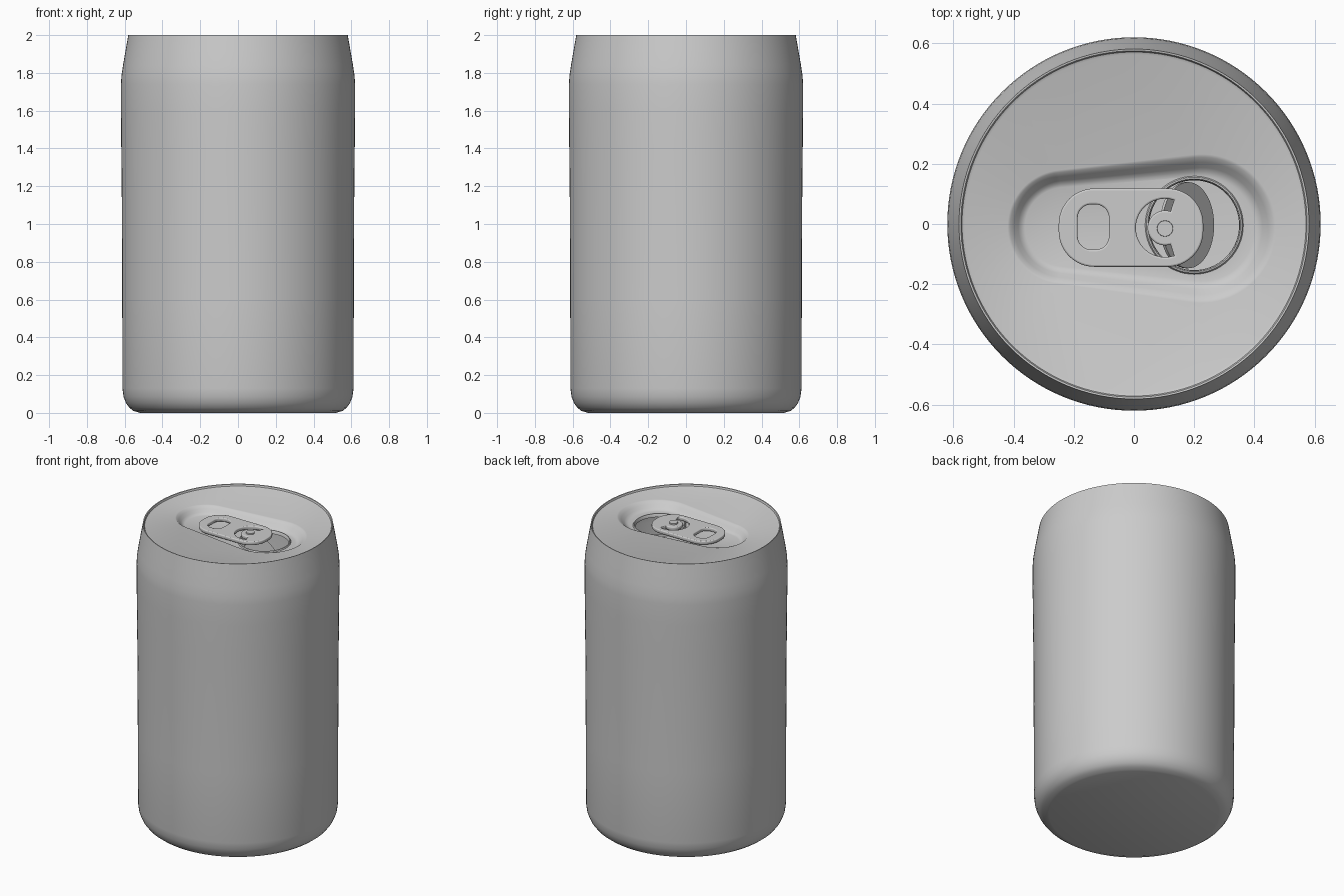
import bpy, bmesh, math
from mathutils import Matrix

if "Cube" in bpy.data.objects:
    bpy.data.objects.remove(bpy.data.objects["Cube"])

metal = bpy.data.materials.new("light grey metal")
metal.diffuse_color = (0.6, 0.6, 0.6, 1)
metal.use_nodes = True
metal.node_tree.nodes["Principled BSDF"].inputs["Base Color"].default_value = metal.diffuse_color
N = 128


def finish(obj, angle=35):
    obj.data.materials.clear()
    obj.data.materials.append(metal)
    bpy.ops.object.select_all(action='DESELECT')
    obj.select_set(True)
    bpy.context.view_layer.objects.active = obj
    bpy.ops.object.shade_smooth_by_angle(angle=math.radians(angle))


def mesh_object(name, bm):
    me = bpy.data.meshes.new(name)
    bm.to_mesh(me)
    bm.free()
    obj = bpy.data.objects.new(name, me)
    bpy.context.collection.objects.link(obj)
    finish(obj)
    return obj


def arc(cx, cy, r, a0, a1, n):
    return [(cx + r * math.cos(a0 + (a1 - a0) * i / n),
             cy + r * math.sin(a0 + (a1 - a0) * i / n)) for i in range(n + 1)]


def circle(cx, cy, r, n=N):
    return arc(cx, cy, r, 0, 2 * math.pi, n)[:-1]


def egg(ra, rb):
    """Outline around a small left circle and a larger right circle."""
    xa, xb = -0.23, 0.225
    t = math.pi / 2 + math.asin((rb - ra) / (xb - xa))
    return arc(xb, -0.015, rb, -t, t, 40) + arc(xa, -0.01, ra, t, 2 * math.pi - t, 40)


def rounded_rect(cx, cy, w, h, r):
    pts = []
    for k, (sx, sy) in enumerate([(1, 1), (-1, 1), (-1, -1), (1, -1)]):
        pts += arc(cx + sx * (w / 2 - r), cy + sy * (h / 2 - r), r,
                   k * math.pi / 2, (k + 1) * math.pi / 2, 12)
    return pts


def ring(bm, pts, z):
    return [bm.verts.new((x, y, z)) for x, y in pts]


def skin(bm, rings):
    for a, b in zip(rings, rings[1:]):
        for i in range(len(a)):
            j = (i + 1) % len(a)
            bm.faces.new((a[i], a[j], b[j], b[i]))


def loop_edges(bm, verts):
    out = []
    for i, v in enumerate(verts):
        w = verts[(i + 1) % len(verts)]
        out.append(bm.edges.get((v, w)) or bm.edges.new((v, w)))
    return out


# Can body: lathed wall with a flat base
profile = [(0.53, 0.004), (0.553, 0.01), (0.575, 0.027), (0.593, 0.052), (0.606, 0.085),
           (0.612, 0.13), (0.613, 0.6), (0.615, 1.1), (0.618, 1.4), (0.62, 1.6),
           (0.62, 1.74), (0.617, 1.785), (0.609, 1.84), (0.595, 1.92), (0.581, 2.0)]
bm = bmesh.new()
rings = [ring(bm, circle(0, 0, r), z) for r, z in profile]
skin(bm, rings)
base = ring(bm, circle(0, 0, 0.52), 0.0)
skin(bm, [base, rings[0]])
bm.faces.new(base[::-1])
mesh_object("can_body", bm)

# Lid: rim, flat panel, egg-shaped recess and drinking hole
top, floor = 1.984, 1.935
bm = bmesh.new()
rim = [ring(bm, circle(0, 0, r), z) for r, z in
       [(0.581, 2.0), (0.575, 1.999), (0.571, 1.988), (0.562, top)]]
skin(bm, rim)
recess = [ring(bm, egg(0.19 - d, 0.247 - d * 1.25), z) for d, z in
          [(0, top), (0.008, top - 0.003), (0.022, top - 0.018), (0.036, floor + 0.014),
           (0.046, floor + 0.004), (0.058, floor)]]
skin(bm, recess)
hole = [ring(bm, circle(0.2, -0.004, r, 64), z) for r, z in
        [(0.163, floor), (0.159, floor + 0.007), (0.154, floor + 0.008),
         (0.151, floor + 0.004), (0.149, floor - 0.014)]]
skin(bm, hole)
for outer, inner in [(rim[-1], recess[0]), (recess[-1], hole[0])]:
    bmesh.ops.triangle_fill(bm, edges=loop_edges(bm, outer) + loop_edges(bm, inner),
                            use_beauty=True, normal=(0, 0, 1))
bm.normal_update()
bmesh.ops.reverse_faces(bm, faces=[f for f in bm.faces if f.normal.z < 0])
mesh_object("lid", bm)

# Opened flap: disc hinged under the tab and pushed down into the can
bm = bmesh.new()
bmesh.ops.create_cone(bm, cap_ends=True, segments=64, radius1=0.143, radius2=0.143, depth=0.01,
                      matrix=Matrix.Translation((0.09, -0.004, 1.925))
                      @ Matrix.Rotation(math.radians(53), 4, 'Y')
                      @ Matrix.Translation((0.143, 0, 0)))
mesh_object("opening_flap", bm)

# Pull tab: rounded plate with a finger window and a C-shaped slot
c0, c1 = math.radians(72), math.radians(288)
slot = arc(0.103, -0.013, 0.097, c0, c1, 32) + arc(0.103, -0.013, 0.058, c1, c0, 32)
cu = bpy.data.curves.new("pull_tab", 'CURVE')
cu.dimensions = '2D'
cu.fill_mode = 'BOTH'
cu.extrude, cu.bevel_depth, cu.bevel_resolution, cu.offset = 0.006, 0.006, 2, -0.006
for pts in (rounded_rect(-0.01, -0.012, 0.48, 0.26, 0.118),
            rounded_rect(-0.135, -0.01, 0.104, 0.15, 0.045), slot):
    clean = [p for i, p in enumerate(pts) if math.dist(p, pts[i - 1]) > 1e-5]
    sp = cu.splines.new('POLY')
    sp.points.add(len(clean) - 1)
    for p, (x, y) in zip(sp.points, clean):
        p.co = (x, y, 0, 1)
    sp.use_cyclic_u = True
tab = bpy.data.objects.new("pull_tab", cu)
bpy.context.collection.objects.link(tab)
tab.location.z = 1.96
bpy.ops.object.select_all(action='DESELECT')
tab.select_set(True)
bpy.context.view_layer.objects.active = tab
bpy.ops.object.convert(target='MESH')
finish(bpy.context.view_layer.objects.active)

# Rivet holding the tab
bm = bmesh.new()
bmesh.ops.create_cone(bm, cap_ends=True, segments=32, radius1=0.03, radius2=0.026, depth=0.046,
                      matrix=Matrix.Translation((0.103, -0.015, 1.957)))
mesh_object("rivet", bm)
